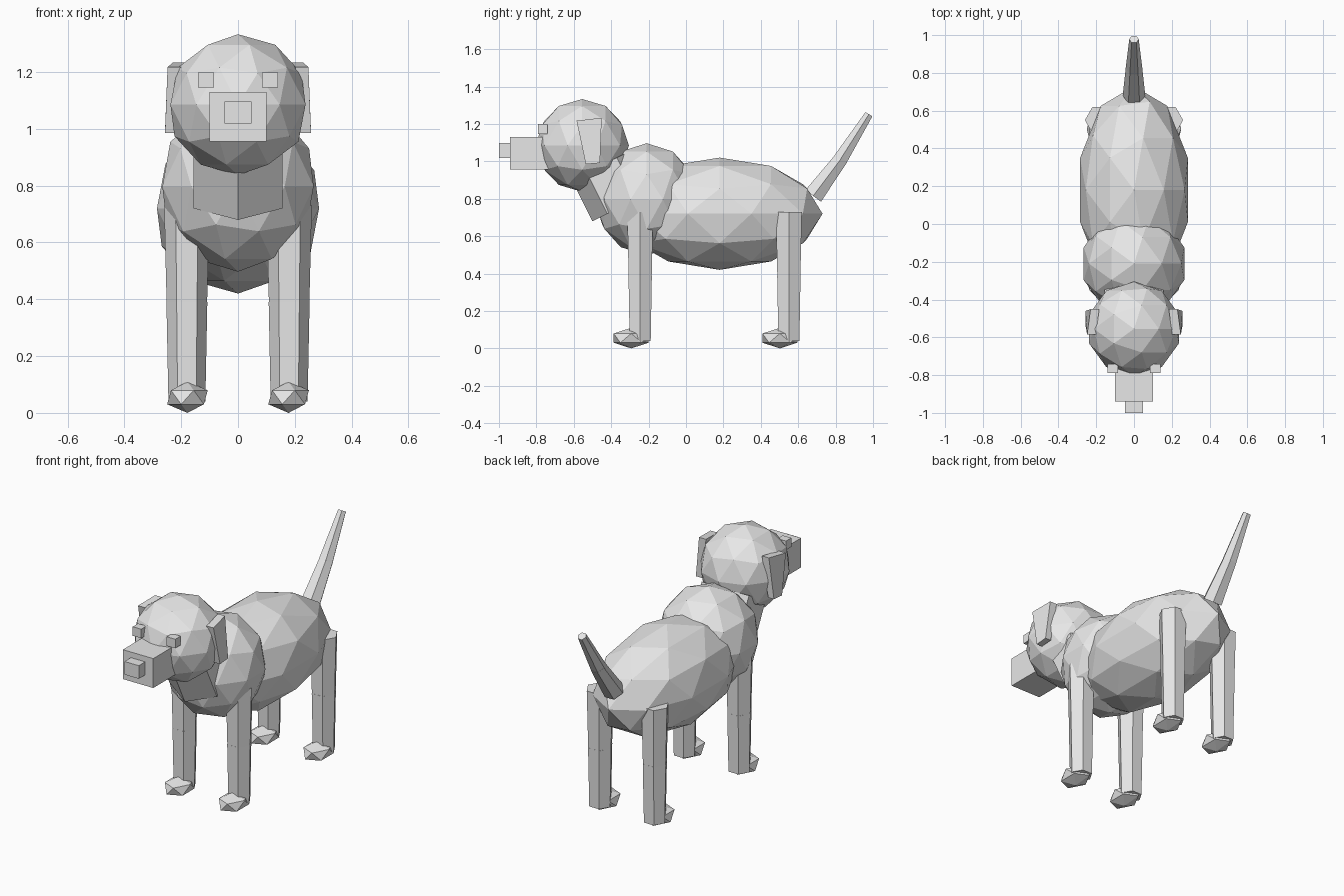
import bpy
import bmesh
import math
from mathutils import Matrix, Vector

cube = bpy.data.objects.get("Cube")
if cube:
    bpy.data.objects.remove(cube, do_unlink=True)

grey = bpy.data.materials.new("light_grey")
grey.use_nodes = True
grey.diffuse_color = (0.8, 0.8, 0.8, 1)
for node in grey.node_tree.nodes:
    if node.type == 'BSDF_PRINCIPLED':
        node.inputs["Base Color"].default_value = (0.8, 0.8, 0.8, 1)


def finish(name, bm):
    """Turn a bmesh into a flat-shaded grey object."""
    bmesh.ops.recalc_face_normals(bm, faces=bm.faces)
    mesh = bpy.data.meshes.new(name)
    bm.to_mesh(mesh)
    bm.free()
    mesh.materials.append(grey)
    obj = bpy.data.objects.new(name, mesh)
    bpy.context.scene.collection.objects.link(obj)
    return obj


def ball(name, center, radii, level):
    bm = bmesh.new()
    bmesh.ops.create_icosphere(bm, subdivisions=level, radius=1)
    bm.transform(Matrix.Translation(center) @ Matrix.Diagonal((*radii, 1)))
    return finish(name, bm)


def box(name, center, size):
    bm = bmesh.new()
    bmesh.ops.create_cube(bm, size=1)
    bm.transform(Matrix.Translation(center) @ Matrix.Diagonal((*size, 1)))
    return finish(name, bm)


def tube(name, start, end, r_start, r_end, turn=0.0):
    """Six-sided tapered tube; with no turn, two corners point sideways."""
    start, end = Vector(start), Vector(end)
    side = Vector((1, 0, 0))
    other = (end - start).normalized().cross(side)
    bm = bmesh.new()
    rings = []
    for point, radius in ((start, r_start), (end, r_end)):
        angles = [turn + i * math.pi / 3 for i in range(6)]
        rings.append([bm.verts.new(point + radius * (side * math.cos(a) + other * math.sin(a)))
                      for a in angles])
        bm.faces.new(rings[-1])
    for i in range(6):
        j = (i + 1) % 6
        bm.faces.new((rings[0][i], rings[0][j], rings[1][j], rings[1][i]))
    return finish(name, bm)


def ear(name, s):
    """Flap that narrows and flares outward toward the bottom."""
    bm = bmesh.new()
    bmesh.ops.create_cube(bm, size=2)
    for v in bm.verts:
        x, y, z = v.co
        if z > 0:
            v.co = (0.216 + 0.023 * x - 0.009 * y, -0.518 + 0.067 * y, 1.225 + 0.008 * y)
        else:
            v.co = (0.238 + 0.019 * x, -0.498 + 0.038 * y, 0.988 + 0.003 * y)
        v.co.x *= s
    return finish(name, bm)


# Torso, neck and head
ball("body", (0, 0.18, 0.72), (0.3, 0.55, 0.3), 2)
ball("chest", (0, -0.21, 0.797), (0.28, 0.28, 0.3), 2)
tube("neck", (0, -0.34, 0.76), (0, -0.45, 0.98), 0.18, 0.18, math.pi / 2)
ball("head", (0, -0.555, 1.085), (0.25, 0.25, 0.248), 2)

# Face
box("muzzle", (0, -0.82, 1.043), (0.2, 0.24, 0.175))
box("nose", (0, -0.96, 1.058), (0.094, 0.08, 0.078))

for side, s in (("left", 1), ("right", -1)):
    box(side + "_eye", (s * 0.112, -0.765, 1.172), (0.056, 0.05, 0.054))
    ear(side + "_ear", s)
    # Legs in two segments, each with a low faceted paw
    for end, y in (("front", -0.245), ("rear", 0.55)):
        name = end + "_" + side
        x = s * 0.18
        tube(name + "_upper_leg", (x, y, 0.73), (x, y, 0.38), 0.08, 0.071)
        tube(name + "_lower_leg", (x, y, 0.39), (x, y, 0.04), 0.072, 0.065)
        ball(name + "_paw", (s * 0.178, y - 0.048, 0.055), (0.08, 0.11, 0.055), 1)

# Tail in two segments
tube("tail_base", (0, 0.68, 0.815), (0, 0.832, 1.018), 0.06, 0.043)
tube("tail_tip", (0, 0.825, 1.01), (0, 0.978, 1.252), 0.044, 0.025)
